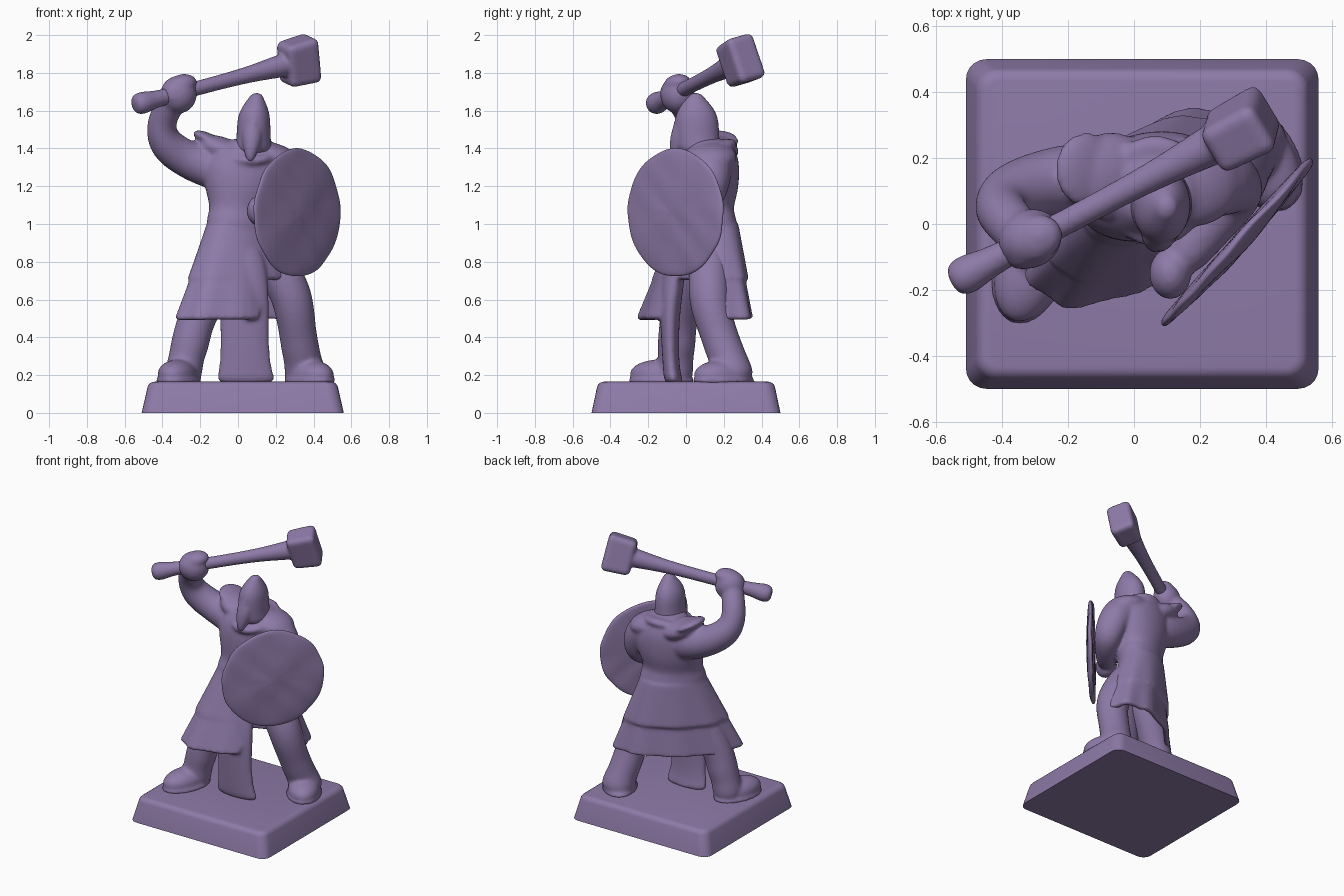
import bpy, bmesh, math
from mathutils import Vector, Quaternion, Matrix

if "Cube" in bpy.data.objects:
    bpy.data.objects.remove(bpy.data.objects["Cube"])

purple = bpy.data.materials.new("purple resin")
purple.diffuse_color = (0.27, 0.195, 0.39, 1)
purple.use_nodes = True
purple.node_tree.nodes["Principled BSDF"].inputs["Base Color"].default_value = purple.diffuse_color


def finish(name, bm, subdiv=2):
    bmesh.ops.recalc_face_normals(bm, faces=bm.faces)
    mesh = bpy.data.meshes.new(name)
    bm.to_mesh(mesh)
    bm.free()
    mesh.materials.append(purple)
    for p in mesh.polygons:
        p.use_smooth = True
    ob = bpy.data.objects.new(name, mesh)
    bpy.context.collection.objects.link(ob)
    if subdiv:
        m = ob.modifiers.new("smooth", 'SUBSURF')
        m.levels = m.render_levels = subdiv
    return ob


def fuse(name, parts, voxel=.011, rounds=8):
    """Melt overlapping parts into one soft sculpted skin."""
    bpy.context.view_layer.update()
    dg = bpy.context.evaluated_depsgraph_get()
    bm = bmesh.new()
    for p in parts:
        me = bpy.data.meshes.new_from_object(p.evaluated_get(dg))
        me.transform(p.matrix_world)
        bm.from_mesh(me)
        bpy.data.meshes.remove(me)
    for p in parts:
        bpy.data.objects.remove(p)
    mesh = bpy.data.meshes.new(name)
    bm.to_mesh(mesh)
    bm.free()
    mesh.materials.append(purple)
    ob = bpy.data.objects.new(name, mesh)
    bpy.context.collection.objects.link(ob)
    m = ob.modifiers.new("melt", 'REMESH')
    m.mode, m.voxel_size, m.use_smooth_shade = 'VOXEL', voxel, True
    m = ob.modifiers.new("soften", 'SMOOTH')
    m.factor, m.iterations = .5, rounds


def skin(bm, rings, caps=True):
    """Join successive rings of points with quads."""
    vs = [[bm.verts.new(p) for p in r] for r in rings]
    n = len(vs[0])
    for a, b in zip(vs, vs[1:]):
        for i in range(n):
            bm.faces.new((a[i], a[(i + 1) % n], b[(i + 1) % n], b[i]))
    if caps:
        bm.faces.new(vs[0])
        bm.faces.new(vs[-1])


def loft(name, sections, n=20):
    """Stack of horizontal ellipses: x, y, z, rx, ry, turn in degrees."""
    rings = []
    for x, y, z, rx, ry, rot in sections:
        turn = Matrix.Rotation(math.radians(rot), 3, 'Z')
        rings.append([Vector((x, y, z)) + turn @ Vector((rx * math.cos(a), ry * math.sin(a), 0))
                      for a in [2 * math.pi * i / n for i in range(n)]])
    bm = bmesh.new()
    skin(bm, rings)
    return finish(name, bm)


def tube(name, pts, n=16, round_ends=True):
    """Round limb through points given as x, y, z, radius."""
    c = [Vector(p[:3]) for p in pts]
    r = [p[3] for p in pts]
    if round_ends:
        c = [c[0] + (c[0] - c[1]).normalized() * r[0] * .45] + c + \
            [c[-1] + (c[-1] - c[-2]).normalized() * r[-1] * .45]
        r = [r[0] * .65] + r + [r[-1] * .65]
    rings, q, old = [], None, None
    for i, p in enumerate(c):
        t = (c[min(i + 1, len(c) - 1)] - c[max(i - 1, 0)]).normalized()
        q = t.to_track_quat('Z', 'Y') if q is None else old.rotation_difference(t) @ q
        old = t
        rings.append([p + q @ Vector((r[i] * math.cos(a), r[i] * math.sin(a), 0))
                      for a in [2 * math.pi * k / n for k in range(n)]])
    bm = bmesh.new()
    skin(bm, rings)
    return finish(name, bm)


def blob(name, loc, size, rot=(0, 0, 0)):
    bm = bmesh.new()
    bmesh.ops.create_uvsphere(bm, u_segments=24, v_segments=16, radius=1)
    ob = finish(name, bm, 1)
    ob.location, ob.scale = loc, size
    ob.rotation_euler = [math.radians(a) for a in rot]
    return ob


def skirt(name, length, extra, lift, n=48, steps=8):
    """Flared open cloth; the hem lifts over the leading thigh."""
    rings = []
    turn = math.radians(37)
    for s in range(steps + 1):
        ring = []
        for i in range(n):
            a = 2 * math.pi * i / n
            world = math.degrees(math.atan2(.18 * math.sin(a), .36 * math.cos(a)) + turn)
            off = abs((world + 20 + 180) % 360 - 180)
            t = s / steps * length * (1 - lift * min(1, max(0, (45 - off) / 18)))
            back = extra * (.5 + .5 * math.sin(a))
            fold = 1 + .03 * t * math.sin(9 * a)
            u = ((.205 + .215 * t) * fold + back) * math.cos(a)
            v = ((.13 + .085 * t) * fold + back) * math.sin(a)
            ring.append((.03 + u * math.cos(turn) - v * math.sin(turn),
                         .10 - .05 * t + u * math.sin(turn) + v * math.cos(turn),
                         1.0 - .5 * t))
        rings.append(ring)
    bm = bmesh.new()
    skin(bm, rings, False)
    ob = finish(name, bm, 0)
    m = ob.modifiers.new("cloth thickness", 'SOLIDIFY')
    m.thickness, m.offset = .035, -1
    return ob


# Square base with sloping sides and rounded corners
bm = bmesh.new()
bmesh.ops.create_cube(bm, size=1)
for v in bm.verts:
    k = .93 if v.co.z > 0 else 1.0
    v.co = (.025 + v.co.x * 1.07 * k, v.co.y * k, .165 * (v.co.z + .5))
upright = [e for e in bm.edges if abs(e.verts[0].co.z - e.verts[1].co.z) > .1]
bmesh.ops.bevel(bm, geom=upright, offset=.06, segments=5, profile=.5, affect='EDGES')
rim = [e for e in bm.edges if min(v.co.z for v in e.verts) > .1]
bmesh.ops.bevel(bm, geom=rim, offset=.03, segments=4, profile=.5, affect='EDGES')
base = finish("base", bm, 0)
bpy.context.view_layer.objects.active = base
base.select_set(True)
bpy.ops.object.shade_smooth_by_angle(angle=math.radians(35))

# Legs and boots
fuse("rear_leg_and_boot", [
    tube("leg", [(-.08, .02, .78, .12), (-.2, -.03, .55, .105), (-.235, -.045, .45, .1),
                 (-.255, -.05, .36, .104), (-.275, -.055, .29, .093), (-.29, -.06, .2, .105)]),
    blob("boot", (-.32, -.14, .205), (.165, .1, .078), (0, 0, -107)),
    blob("sole", (-.315, -.13, .17), (.185, .115, .03), (0, 0, -107))])
fuse("leading_leg_and_boot", [
    tube("leg", [(.13, .13, .88, .11), (.27, .12, .67, .115), (.3, .13, .55, .108),
                 (.315, .17, .43, .1), (.33, .2, .34, .103), (.345, .23, .27, .1),
                 (.36, .25, .19, .12)]),
    blob("boot", (.385, .19, .2), (.165, .105, .08), (0, 0, -58)),
    blob("sole", (.38, .2, .17), (.185, .12, .03), (0, 0, -58))])

# Clothed body: skirt layers, hanging front cloth
body = [
    skirt("long_skirt", 1.0, 0, .6), skirt("tunic_hem", .58, .02, 0),
    loft("front_cloth", [(.045, -.06, .15, .175, .055, 0), (.04, -.075, .2, .145, .045, 0),
                         (.035, -.085, .35, .128, .045, 0), (.035, -.085, .55, .135, .055, 0),
                         (.03, -.07, .72, .13, .065, 5), (.02, -.03, .92, .1, .05, 10)])]

# Torso with belt bulge
body.append(loft("torso", [
    (.035, .1, .9, .225, .14, 36), (.03, .1, .98, .22, .145, 34),
    (.03, .1, 1.04, .215, .145, 32), (.03, .1, 1.08, .19, .135, 28),
    (.04, .11, 1.16, .215, .16, 20), (.05, .115, 1.27, .25, .168, 12),
    (.05, .12, 1.36, .23, .158, 8), (.06, .12, 1.42, .14, .13, 0), (.07, .1, 1.46, .09, .1, 0)]))

# Draped shoulder cape, upturned at the raised arm, and collar
body += [blob("raised_cape", (-.07, .145, 1.385), (.155, .135, .07), (0, 22, 0)),
         blob("cape_edge", (-.145, .165, 1.44), (.105, .115, .035), (0, 27, 0)),
         blob("cape_over_shield_arm", (.18, .13, 1.355), (.15, .14, .075), (0, 14, 0))]
bm = bmesh.new()
ring = []
for i in range(25):
    a = 2 * math.pi * i / 24
    ring.append([((.065 + (.125 + .04 * math.cos(b)) * math.cos(a)),
                  .1 + (.135 + .04 * math.cos(b)) * math.sin(a),
                  1.38 + .045 * math.sin(a) + .03 * math.sin(b))
                 for b in [math.pi * j / 4 for j in range(8)]])
skin(bm, ring, False)
bmesh.ops.remove_doubles(bm, verts=bm.verts, dist=1e-5)
body.append(finish("collar", bm, 1))

# Raised arm with gripping hand
A, B = Vector((-.53, -.165, 1.635)), Vector((.322, .285, 1.862))
axis = (B - A).to_track_quat('X', 'Z')
body.append(tube("raised_arm", [
    (-.05, .13, 1.28, .12), (-.17, .14, 1.305, .113), (-.29, .125, 1.35, .1),
    (-.385, .085, 1.42, .098), (-.41, .05, 1.5, .082), (-.395, .025, 1.57, .078),
    (-.355, -.02, 1.64, .075), (-.33, -.04, 1.67, .075)]))
for loc, size in (((-.315, -.045, 1.685), (.1, .09, .1)),
                  ((-.3, -.045, 1.74), (.088, .072, .052)),
                  ((-.315, -.08, 1.69), (.08, .052, .075))):
    hand = blob("gripping_hand", loc, size)
    hand.rotation_euler = axis.to_euler()
    body.append(hand)

# Shield arm and hand
body += [tube("shield_arm", [
    (.17, .13, 1.32, .12), (.25, .13, 1.285, .115), (.3, .13, 1.19, .1),
    (.315, .1, 1.1, .09), (.22, -.01, 1.07, .078), (.15, -.1, 1.07, .07)]),
    blob("shield_hand", (.11, -.15, 1.07), (.065, .08, .08))]
fuse("clothed_body", body)

# Pointed helmet, face and beard
fuse("helmeted_head", [
    loft("helmet", [(.08, .075, 1.36, .11, .12, 0), (.082, .06, 1.43, .092, .118, 0),
                    (.083, .057, 1.52, .09, .12, 0), (.085, .055, 1.58, .085, .112, 0),
                    (.09, .053, 1.63, .063, .082, 0), (.096, .052, 1.667, .04, .047, 0),
                    (.1, .052, 1.695, .024, .026, 0)]),
    tube("beard", [(.08, -.01, 1.52, .055), (.075, -.03, 1.45, .058),
                   (.067, -.055, 1.38, .036), (.064, -.06, 1.34, .02)]),
    tube("nose_guard", [(.085, -.035, 1.57, .02), (.08, -.055, 1.5, .02),
                        (.08, -.06, 1.46, .022)], 10)], .009, 5)

# Club: shaft with pommel and lumpy block head
shaft = tube("shaft", [(*A.lerp(B, s), r) for s, r in
                       ((0, .06), (.05, .06), (.1, .045), (.3, .039), (.55, .04),
                        (.72, .046), (.86, .06), (.95, .068))])
bm = bmesh.new()
bmesh.ops.create_cube(bm, size=2)
for v in bm.verts:
    k = 1.03 if v.co.x > 0 else .95
    v.co = (v.co.x * .095, v.co.y * .08 * k, v.co.z * .121 * k)
bmesh.ops.bevel(bm, geom=bm.edges[:], offset=.03, segments=3, profile=.5, affect='EDGES')
roll = Quaternion((1, 0, 0), math.radians(14))
bm.transform(Matrix.Translation(B) @ (axis @ roll).to_matrix().to_4x4())
fuse("club", [shaft, finish("head", bm, 0)], .009, 5)

# Round dented shield facing forward and outward
c, nrm = Vector((.316, -.058, 1.06)), Vector((.743, -.669, 0))
shield = tube("shield", [(*(c + nrm * d), r) for d, r in
                         ((-.022, .04), (-.0215, .12), (-.021, .22), (-.02, .32), (-.012, .341),
                          (.002, .341), (.01, .32), (.018, .25), (.024, .17), (.027, .1),
                          (.029, .04))], 40, False)
for v in shield.data.vertices:
    p = v.co - c
    dent = math.sin(23 * p.z + 9 * p.y) * math.sin(31 * p.y + 7 * p.z + 1)
    v.co = v.co + nrm * .005 * dent + p * .01 * math.sin(9 * math.atan2(p.z, p.y))
